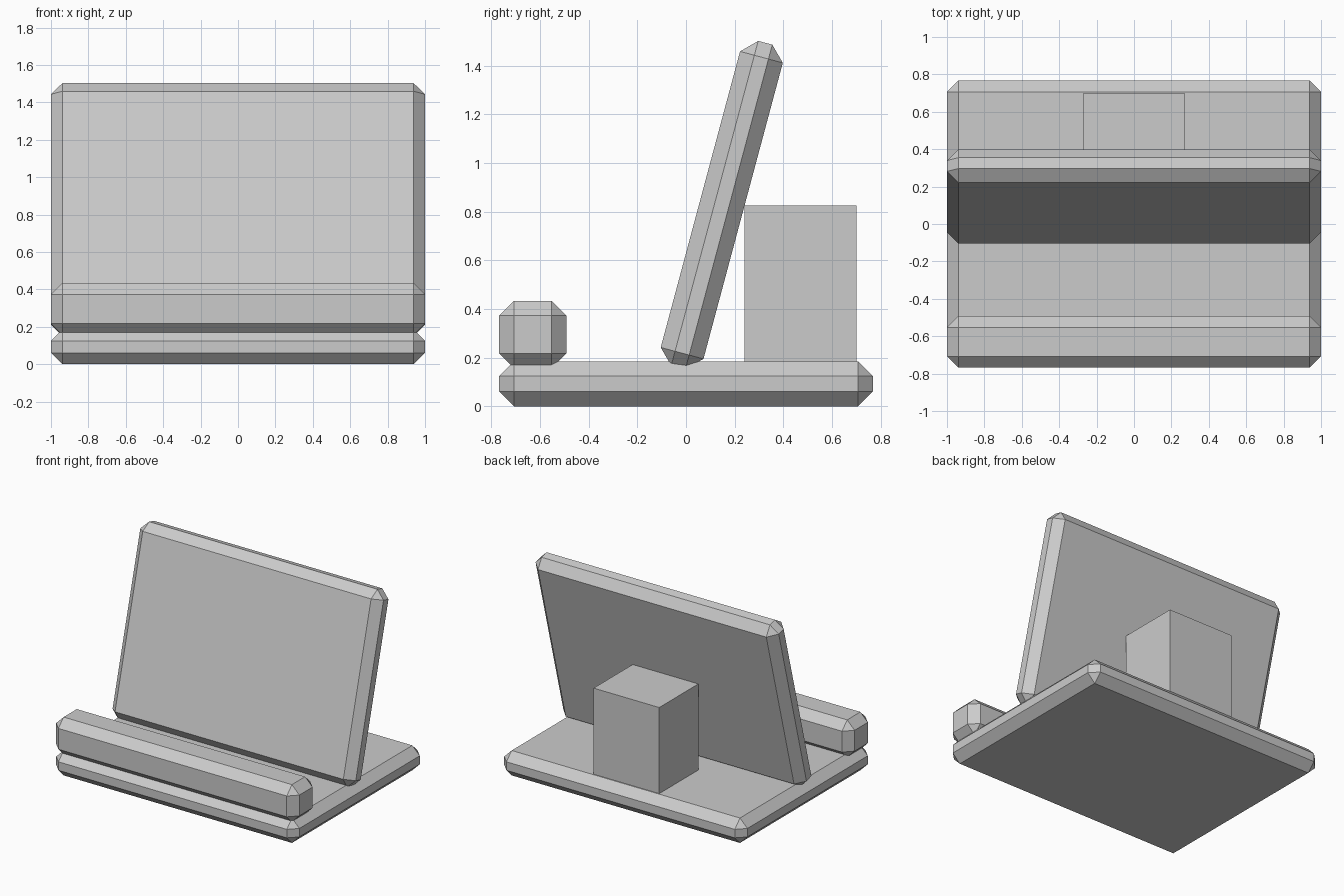
import bpy
import math

# Remove the default cube
cube = bpy.data.objects.get("Cube")
if cube:
    bpy.data.objects.remove(cube, do_unlink=True)

# Single plain grey material
grey = bpy.data.materials.new("light grey")
grey.use_nodes = True
colour = (0.6, 0.6, 0.6, 1)
grey.diffuse_color = colour
grey.node_tree.nodes["Principled BSDF"].inputs["Base Color"].default_value = colour

CHAMFER = 0.061


def box(name, centre, size, tilt=0, chamfer=CHAMFER):
    """Flat-shaded box with optional one-segment chamfered edges."""
    bpy.ops.mesh.primitive_cube_add(size=1, location=centre)
    obj = bpy.context.object
    obj.name = name
    obj.scale = size
    bpy.ops.object.transform_apply(location=False, rotation=False, scale=True)
    obj.rotation_euler.x = math.radians(tilt)
    obj.data.materials.append(grey)
    if chamfer:
        bevel = obj.modifiers.new("chamfer", "BEVEL")
        bevel.width = chamfer
        bevel.segments = 1
        bevel.limit_method = "NONE"
    return obj


# Base slab, front lip, leaning back panel and the block behind it
box("base_plate", (0, 0, 0.0925), (2, 1.536, 0.185))
box("front_rail", (0, -0.63, 0.295), (2, 0.277, 0.277))
box("back_panel", (0, 0.147, 0.827), (2, 0.182, 1.382), tilt=-15)
box("rear_block", (0, 0.47, 0.502), (0.54, 0.46, 0.646), chamfer=0)
